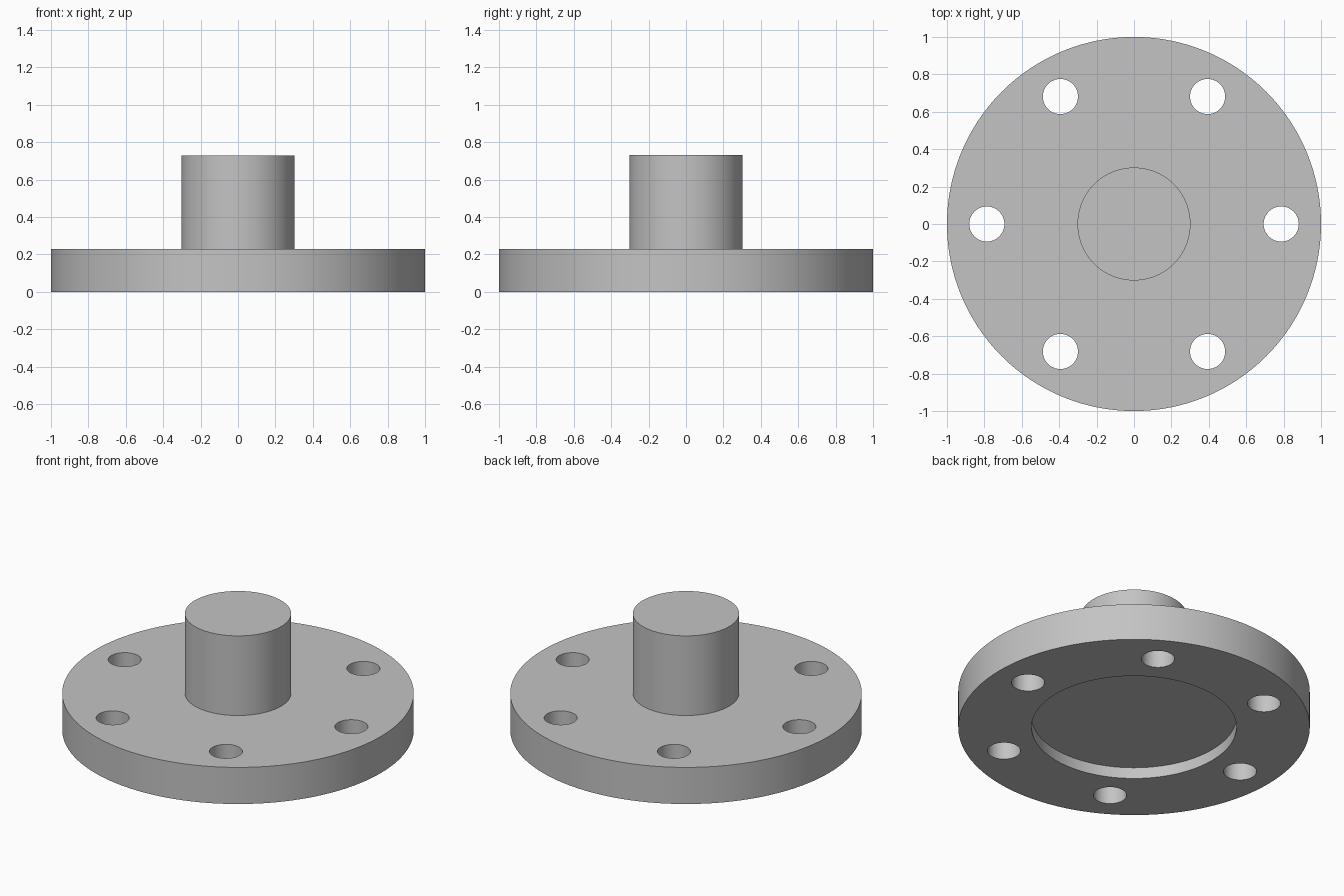
import bpy
import math

cube = bpy.data.objects.get("Cube")
if cube:
    bpy.data.objects.remove(cube, do_unlink=True)

DISC_R, DISC_H = 1.0, 0.23
BOSS_R, BOSS_TOP = 0.302, 0.73
RECESS_R, RECESS_DEPTH = 0.583, 0.07
BOLT_CIRCLE, HOLE_R, HOLE_COUNT = 0.787, 0.094, 6

steel = bpy.data.materials.new("plain grey")
steel.use_nodes = True
GREY = (0.55, 0.55, 0.55, 1.0)
steel.diffuse_color = GREY
steel.node_tree.nodes["Principled BSDF"].inputs["Base Color"].default_value = GREY


def cylinder(name, radius, z0, z1, x=0.0, y=0.0, sides=128):
    bpy.ops.mesh.primitive_cylinder_add(
        vertices=sides, radius=radius, depth=z1 - z0, location=(x, y, (z0 + z1) / 2))
    obj = bpy.context.object
    obj.name = name
    obj.data.materials.append(steel)
    return obj


def boolean(target, other, operation):
    mod = target.modifiers.new(other.name, "BOOLEAN")
    mod.operation = operation
    mod.solver = "EXACT"
    mod.object = other
    bpy.context.view_layer.objects.active = target
    bpy.ops.object.modifier_apply(modifier=mod.name)
    bpy.data.objects.remove(other, do_unlink=True)


# Flange disc with the solid boss joined on top
flange = cylinder("flange", DISC_R, 0, DISC_H)
boolean(flange, cylinder("boss", BOSS_R, DISC_H / 2, BOSS_TOP), "UNION")

# Shallow round recess in the underside
boolean(flange, cylinder("recess_cutter", RECESS_R, -0.1, RECESS_DEPTH), "DIFFERENCE")

# Ring of bolt holes right through the disc
for i in range(HOLE_COUNT):
    a = math.tau * i / HOLE_COUNT
    hole = cylinder("hole_cutter", HOLE_R, -0.1, DISC_H + 0.1,
                    BOLT_CIRCLE * math.cos(a), BOLT_CIRCLE * math.sin(a), sides=48)
    boolean(flange, hole, "DIFFERENCE")

# Smooth round walls, crisp rims
bpy.ops.object.select_all(action="DESELECT")
flange.select_set(True)
bpy.context.view_layer.objects.active = flange
bpy.ops.object.shade_smooth_by_angle(angle=math.radians(30))
